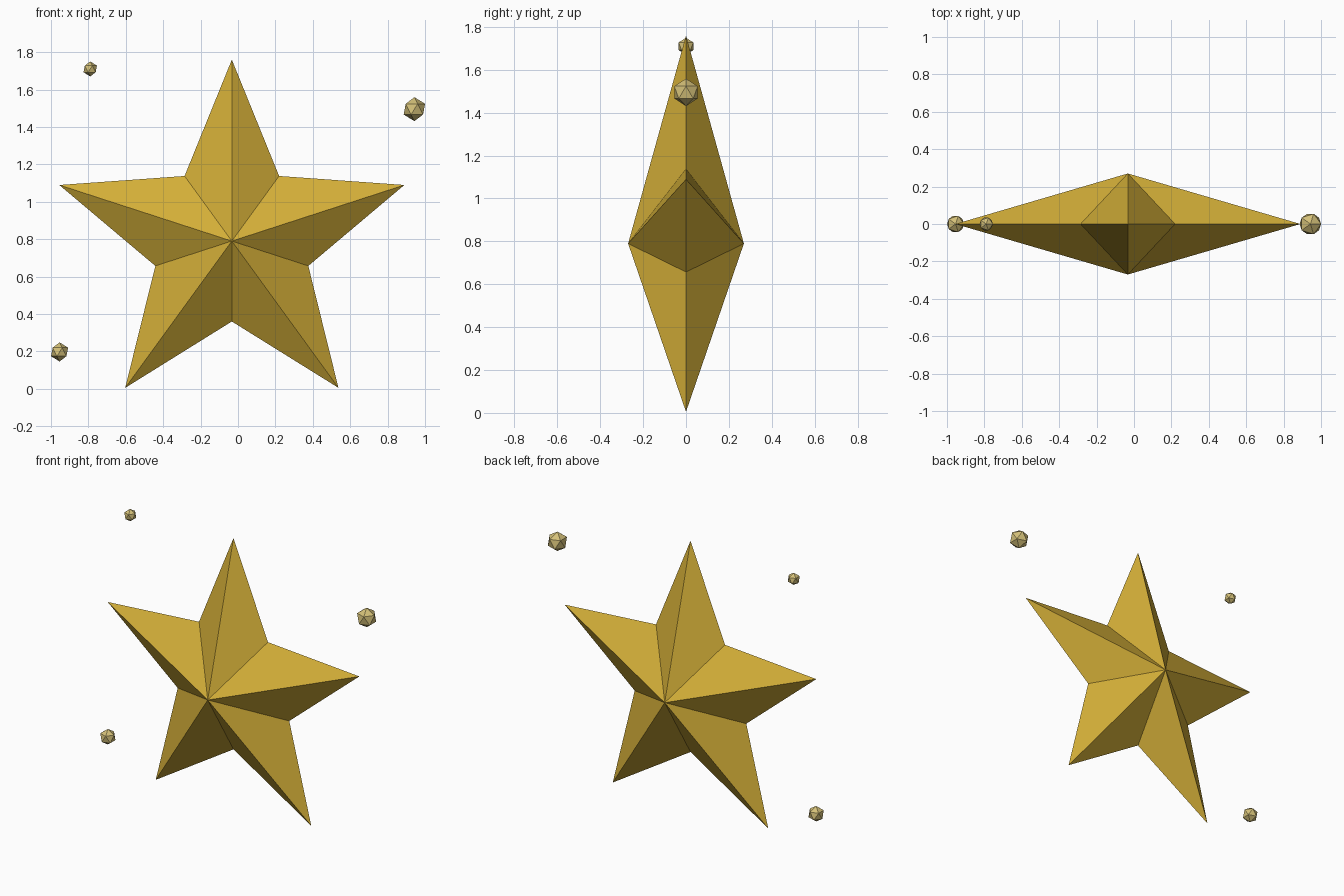
import bpy, bmesh
from math import sin, cos, pi

cube = bpy.data.objects.get("Cube")
if cube:
    bpy.data.objects.remove(cube, do_unlink=True)


def material(name, color):
    mat = bpy.data.materials.new(name)
    mat.use_nodes = True
    mat.diffuse_color = color
    bsdf = next(n for n in mat.node_tree.nodes if n.type == 'BSDF_PRINCIPLED')
    bsdf.inputs["Base Color"].default_value = color
    return mat


def add_object(name, bm, mat, location):
    bmesh.ops.recalc_face_normals(bm, faces=bm.faces)
    mesh = bpy.data.meshes.new(name)
    bm.to_mesh(mesh)
    bm.free()
    mesh.materials.append(mat)
    obj = bpy.data.objects.new(name, mesh)
    obj.location = location
    bpy.context.collection.objects.link(obj)
    return obj


gold = material("gold", (0.66, 0.43, 0.04, 1))
pale_gold = material("pale gold", (0.66, 0.53, 0.19, 1))

# Five-pointed star: a ten-point rim joined to a front and a back peak
OUTER, INNER, DEPTH, POINTS = 0.97, 0.43, 0.27, 5
bm = bmesh.new()
rim = []
for i in range(POINTS * 2):
    radius = INNER if i % 2 else OUTER
    angle = i * pi / POINTS
    rim.append(bm.verts.new((radius * sin(angle), 0, radius * cos(angle))))
for side in (-1, 1):
    peak = bm.verts.new((0, side * DEPTH, 0))
    for a, b in zip(rim, rim[1:] + rim[:1]):
        bm.faces.new((a, b, peak))
add_object("star", bm, gold, (-0.033, 0, OUTER * cos(pi / POINTS) + 0.005))

# Small faceted sparkles floating around the star
sparkles = {
    "sparkle_upper_left": (0.943, 1.495, 0.064),
    "sparkle_upper_right": (-0.79, 1.71, 0.04),
    "sparkle_lower_right": (-0.954, 0.197, 0.051),
}
for name, (x, z, radius) in sparkles.items():
    bm = bmesh.new()
    bmesh.ops.create_icosphere(bm, subdivisions=1, radius=radius)
    add_object(name, bm, pale_gold, (x, 0, z))
